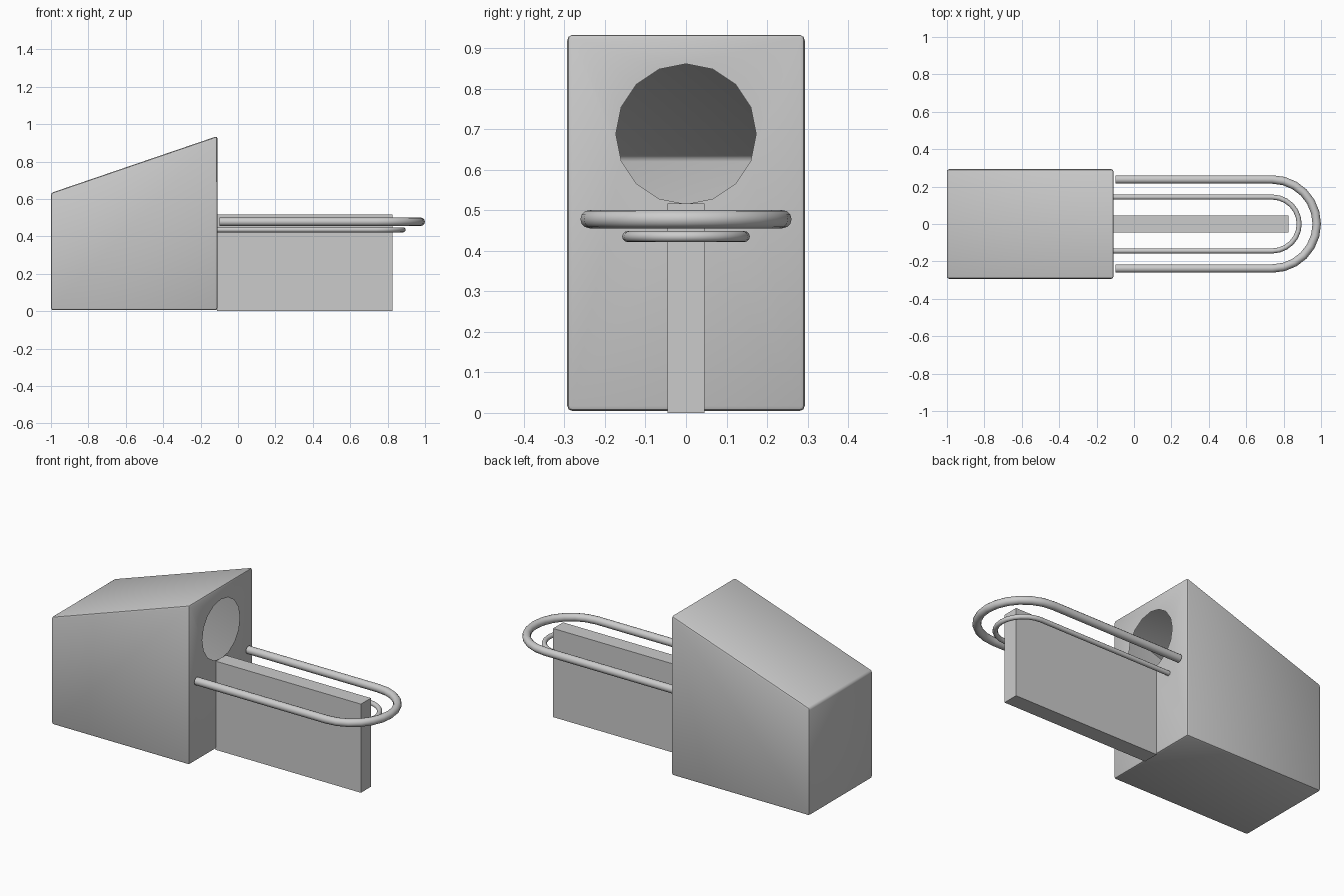
import bpy, bmesh, math
from mathutils import Vector

if "Cube" in bpy.data.objects:
    bpy.data.objects.remove(bpy.data.objects["Cube"])


def add_object(name, bm):
    mesh = bpy.data.meshes.new(name)
    bm.to_mesh(mesh)
    bm.free()
    ob = bpy.data.objects.new(name, mesh)
    bpy.context.collection.objects.link(ob)
    return ob


def prism(profile, half_width, y_mid=0.0):
    """Extrude an x-z profile along y."""
    bm = bmesh.new()
    face = bm.faces.new([bm.verts.new((x, y_mid - half_width, z)) for x, z in profile])
    ext = bmesh.ops.extrude_face_region(bm, geom=[face])
    moved = [g for g in ext["geom"] if isinstance(g, bmesh.types.BMVert)]
    bmesh.ops.translate(bm, verts=moved, vec=(0, 2 * half_width, 0))
    bmesh.ops.recalc_face_normals(bm, faces=bm.faces)
    return bm


def smooth(ob):
    bpy.ops.object.select_all(action='DESELECT')
    ob.select_set(True)
    bpy.context.view_layer.objects.active = ob
    bpy.ops.object.shade_smooth_by_angle(angle=math.radians(40))


# Hollow house with sloping roof and softened edges
bm = prism([(-1, 0.005), (-0.11, 0.005), (-0.11, 0.936), (-1, 0.632)], 0.293)
bmesh.ops.bevel(bm, geom=bm.edges[:], offset=0.012, segments=2,
                profile=0.5, affect='EDGES')
bm.normal_update()

# Round 16-sided entrance opened in the end wall
wall = max((f for f in bm.faces if f.normal.x > 0.99), key=lambda f: f.calc_area())
outline = wall.edges[:]
wall_x = wall.calc_center_median().x
bmesh.ops.delete(bm, geom=[wall], context='FACES_ONLY')
ring = []
for i in range(16):
    a = math.tau * i / 16
    ring.append(bm.verts.new((wall_x, 0.173 * math.cos(a), 0.688 + 0.173 * math.sin(a))))
hole = [bm.edges.new((ring[i], ring[i - 1])) for i in range(16)]
filled = bmesh.ops.triangle_fill(bm, edges=outline + hole, use_beauty=True,
                                 normal=Vector((1, 0, 0)))
new_faces = [g for g in filled["geom"] if isinstance(g, bmesh.types.BMFace)]
for f in new_faces:
    f.normal_update()
    if f.normal.x < 0:
        f.normal_flip()
smooth(add_object("house_body", bm))

# Upright plank below the entrance
add_object("centre_plank", prism([(-0.112, 0), (0.825, 0), (0.825, 0.517), (-0.112, 0.517)],
                                 0.046))


# U-shaped perch rails
def rail(name, x_start, bend_x, half, z, radius):
    pts = [(x_start, -half)]
    for i in range(13):
        a = -math.pi / 2 + math.pi * i / 12
        pts.append((bend_x + half * math.cos(a), half * math.sin(a)))
    pts.append((x_start, half))
    cu = bpy.data.curves.new(name, 'CURVE')
    cu.dimensions = '3D'
    cu.bevel_depth = radius
    cu.bevel_resolution = 4
    cu.use_fill_caps = True
    sp = cu.splines.new('POLY')
    sp.points.add(len(pts) - 1)
    for p, (x, y) in zip(sp.points, pts):
        p.co = (x, y, z, 1)
    ob = bpy.data.objects.new(name, cu)
    bpy.context.collection.objects.link(ob)
    bpy.ops.object.select_all(action='DESELECT')
    ob.select_set(True)
    bpy.context.view_layer.objects.active = ob
    bpy.ops.object.convert(target='MESH')
    smooth(bpy.context.view_layer.objects.active)


rail("outer_rail", -0.10, 0.739, 0.238, 0.478, 0.0225)
rail("inner_rail", -0.115, 0.739, 0.144, 0.435, 0.0135)
